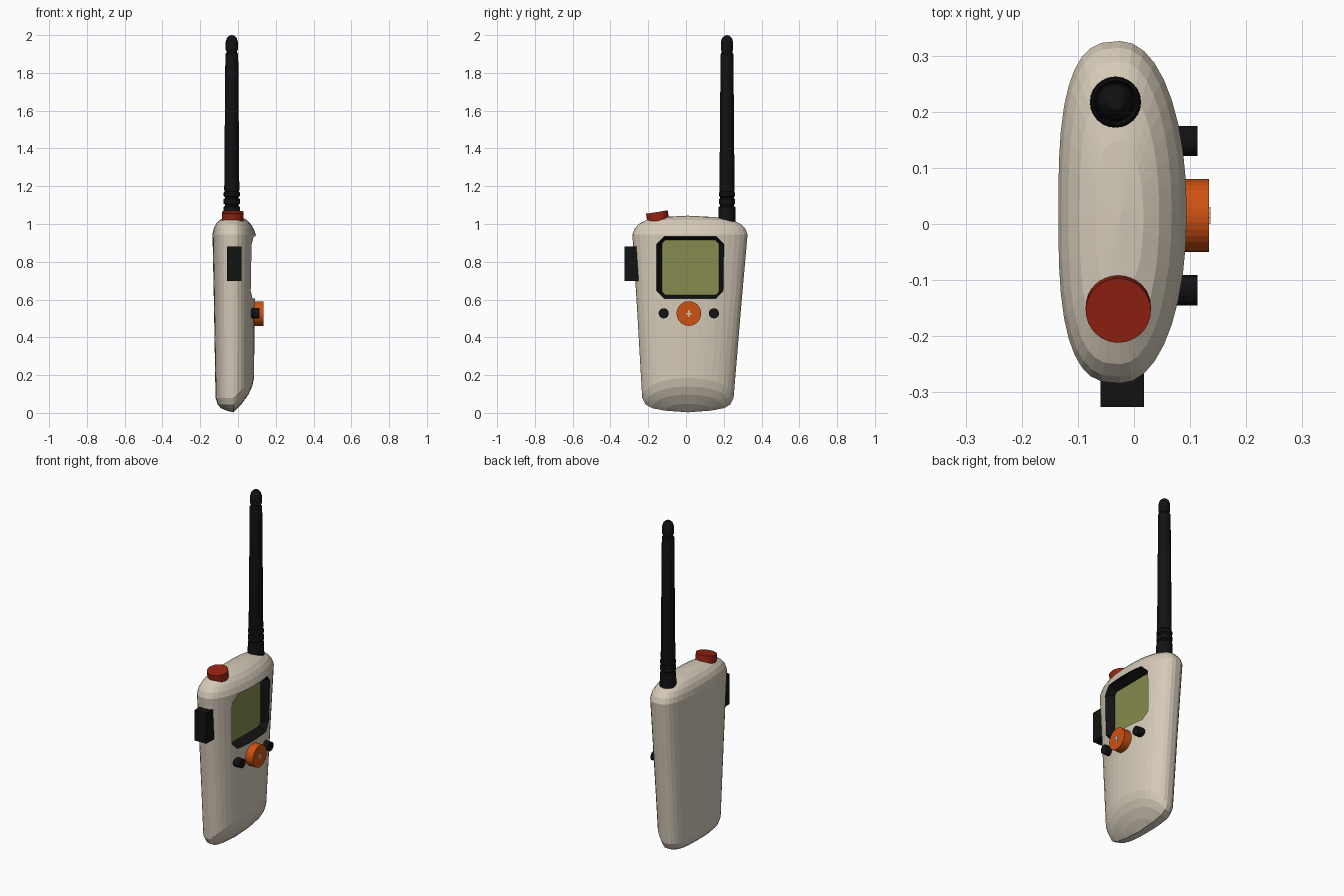
import bpy, bmesh, math
from mathutils import Matrix, Vector

if "Cube" in bpy.data.objects:
    bpy.data.objects.remove(bpy.data.objects["Cube"])


def mat(name, rgb):
    m = bpy.data.materials.new(name)
    m.diffuse_color = (*rgb, 1)
    m.use_nodes = True
    m.node_tree.nodes["Principled BSDF"].inputs["Base Color"].default_value = m.diffuse_color
    return m


CREAM = mat("cream_plastic", (0.66, 0.59, 0.48))
BLACK = mat("black_rubber", (0.006, 0.006, 0.007))
GREEN = mat("screen_green", (0.24, 0.26, 0.075))
ORANGE = mat("orange_button", (0.62, 0.085, 0.006))
RED = mat("red_knob", (0.31, 0.016, 0.006))


def finish(name, bm, *mats):
    bmesh.ops.recalc_face_normals(bm, faces=bm.faces)
    me = bpy.data.meshes.new(name)
    bm.to_mesh(me)
    bm.free()
    for m in mats:
        me.materials.append(m)
    ob = bpy.data.objects.new(name, me)
    bpy.context.collection.objects.link(ob)
    return ob


def loft(bm, rings, start=None, end=None):
    """Skin closed rings of points; ends become fans when a tip is given, else n-gons."""
    vs = [[bm.verts.new(p) for p in r] for r in rings]
    n = len(vs[0])
    for a, b in zip(vs, vs[1:]):
        for i in range(n):
            j = (i + 1) % n
            bm.faces.new((a[i], a[j], b[j], b[i]))
    for ring, tip in ((vs[0], start), (vs[-1], end)):
        if tip is None:
            bm.faces.new(ring)
        else:
            c = bm.verts.new(tip)
            for i in range(n):
                bm.faces.new((ring[i], ring[(i + 1) % n], c))


def cylinder(name, m, r, depth, centre, rot, sides):
    bm = bmesh.new()
    bmesh.ops.create_cone(bm, cap_ends=True, segments=sides, radius1=r, radius2=r,
                          depth=depth, matrix=Matrix.Translation(centre) @ rot)
    return finish(name, bm, m)


# Body: flat-backed oval rings, domed top, slanted lower front
CX = -0.025


def body_ring(z, cy, half, back, front, slope=0.0, n=36):
    pts = []
    for i in range(n):
        t = 2 * math.pi * i / n
        c, s = math.cos(t), math.sin(t)
        e = 2 / (2.1 if c > 0 else 2.9)
        x = CX + math.copysign(abs(c) ** e, c) * (front if c > 0 else back)
        y = cy + math.copysign(abs(s) ** e, s) * half
        pts.append((x, y, z + slope * max(0, x - CX)))
    return pts


rings = [
    body_ring(0.012, 0.01, 0.12, 0.035, 0.045, 0.8),
    body_ring(0.025, 0.01, 0.19, 0.065, 0.080, 0.9),
    body_ring(0.045, 0.01, 0.225, 0.083, 0.100, 0.95),
    body_ring(0.080, 0.01, 0.242, 0.094, 0.110, 0.95),
    body_ring(0.55, 0.016, 0.275, 0.102, 0.113),
    body_ring(0.945, 0.021, 0.305, 0.110, 0.119),
    body_ring(0.975, 0.021, 0.293, 0.104, 0.108),
    body_ring(1.000, 0.020, 0.270, 0.092, 0.092),
    body_ring(1.022, 0.017, 0.225, 0.072, 0.070),
    body_ring(1.037, 0.012, 0.135, 0.043, 0.042),
]
bm = bmesh.new()
loft(bm, rings, (CX, 0.01, 0.003), (CX, 0.01, 1.044))
body = finish("body", bm, CREAM, BLACK, GREEN)


# Display recess: tapered octagon cut, black walls and green floor
def octagon(x, y0, y1, z0, z1, c):
    return [(x, y0 + c, z0), (x, y1 - c, z0), (x, y1, z0 + c), (x, y1, z1 - c),
            (x, y1 - c, z1), (x, y0 + c, z1), (x, y0, z1 - c), (x, y0, z0 + c)]


bm = bmesh.new()
loft(bm, [octagon(0.028, -0.128, 0.174, 0.623, 0.915, 0.018),
          octagon(0.070, -0.157, 0.200, 0.605, 0.935, 0.042),
          octagon(0.150, -0.157, 0.200, 0.605, 0.935, 0.042)])
for f in bm.faces:
    f.material_index = 2 if all(v.co.x < 0.03 for v in f.verts) else 1
cutter = finish("display_cutter", bm, CREAM, BLACK, GREEN)
cutter.hide_render = True
mod = body.modifiers.new("display_recess", "BOOLEAN")
mod.operation = "DIFFERENCE"
mod.solver = "EXACT"
mod.object = cutter
bpy.context.view_layer.objects.active = body
bpy.ops.object.modifier_apply(modifier=mod.name)
bpy.data.objects.remove(cutter)

# Antenna: turned profile with grooves at the foot and a rounded tip
profile = [(0.046, 1.00), (0.044, 1.09), (0.036, 1.095), (0.036, 1.102), (0.043, 1.107),
           (0.043, 1.132), (0.036, 1.137), (0.036, 1.143), (0.043, 1.148), (0.043, 1.165),
           (0.038, 1.172), (0.040, 1.18), (0.034, 1.90), (0.028, 1.908), (0.028, 1.916),
           (0.032, 1.922), (0.032, 1.965), (0.026, 1.985), (0.014, 1.997)]
bm = bmesh.new()
loft(bm, [[(-0.033 + r * math.cos(math.tau * i / 24), 0.217 + r * math.sin(math.tau * i / 24), z)
           for i in range(24)] for r, z in profile], None, (-0.033, 0.217, 2.0))
antenna = finish("antenna", bm, BLACK)
bpy.ops.object.select_all(action="DESELECT")
antenna.select_set(True)
bpy.context.view_layer.objects.active = antenna
bpy.ops.object.shade_smooth_by_angle(angle=math.radians(30))

# Top knob, tilted to follow the dome
cylinder("top_knob", RED, 0.058, 0.055, (-0.028, -0.150, 1.036),
         Matrix.Rotation(math.radians(9), 4, "X"), 32)

# Front buttons
AX = Matrix.Rotation(math.radians(90), 4, "Y")
cylinder("main_button", ORANGE, 0.065, 0.085, (0.0915, 0.015, 0.526), AX, 32)
for name, y in (("left_button", -0.118), ("right_button", 0.148)):
    cylinder(name, BLACK, 0.027, 0.063, (0.082, y, 0.527), AX, 16)

# Small cross mark on the main button
bm = bmesh.new()
for sy, sz in ((0.008, 0.036), (0.030, 0.008)):
    bmesh.ops.create_cube(bm, size=1, matrix=Matrix.Translation((0.1345, 0.015, 0.526))
                          @ Matrix.Diagonal((0.003, sy, sz, 1)))
finish("button_mark", bm, CREAM)

# Side talk key
bm = bmesh.new()
bmesh.ops.create_cube(bm, size=1, matrix=Matrix.Translation((-0.021, -0.287, 0.79))
                      @ Matrix.Diagonal((0.077, 0.078, 0.182, 1)))
finish("talk_key", bm, BLACK)
